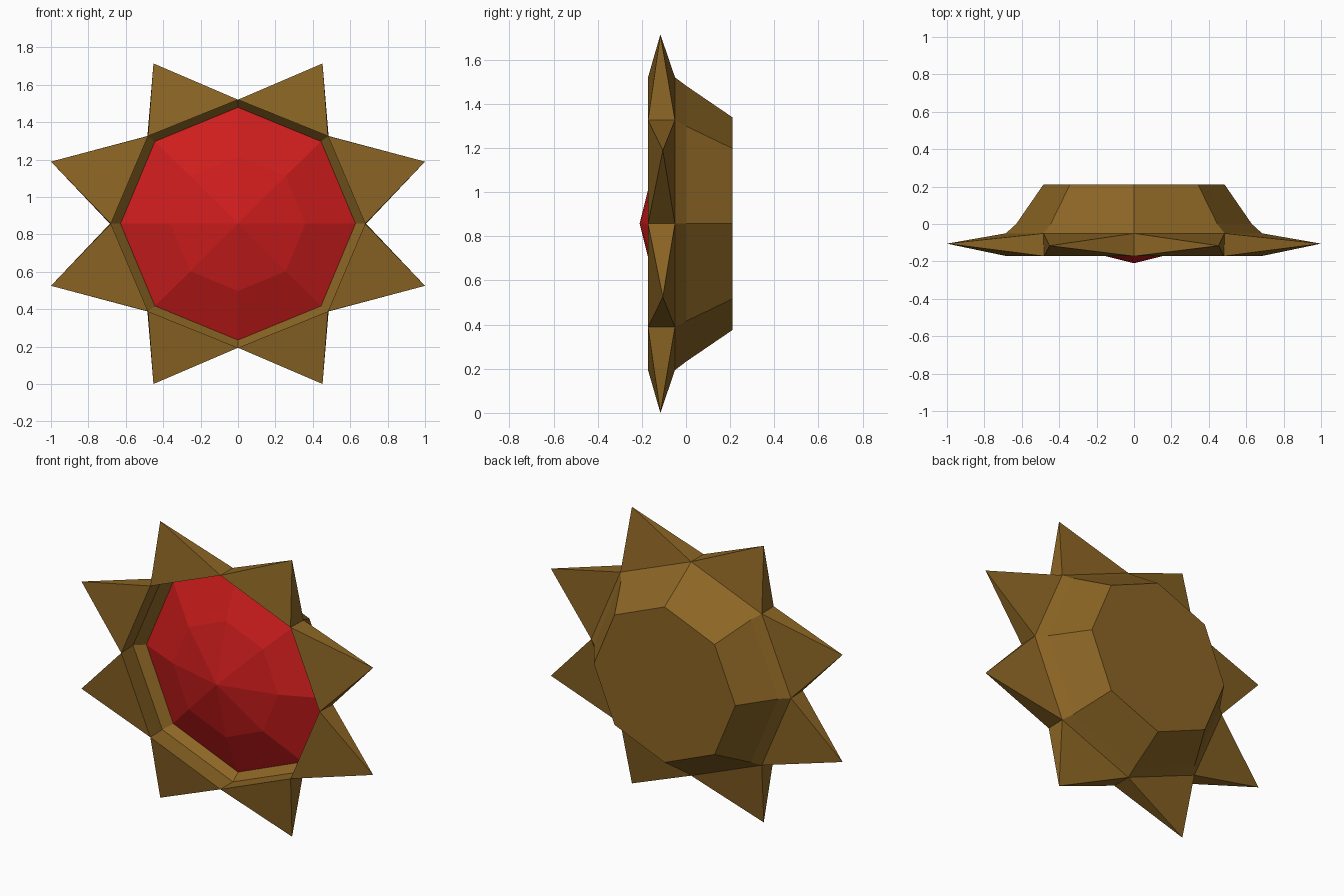
import bpy, math

if "Cube" in bpy.data.objects:
    bpy.data.objects.remove(bpy.data.objects["Cube"])

CZ = 0.857  # height of the centre


def material(name, color):
    m = bpy.data.materials.new(name)
    m.diffuse_color = (*color, 1)
    m.use_nodes = True
    m.node_tree.nodes["Principled BSDF"].inputs["Base Color"].default_value = m.diffuse_color
    return m


gold = material("gold", (0.26, 0.13, 0.018))
red = material("red", (0.62, 0.012, 0.012))


def octagon(rx, rz, y):
    return [(rx * math.cos(k * math.pi / 4), y, CZ + rz * math.sin(k * math.pi / 4))
            for k in range(8)]


def bands(a, b):
    # quads joining two octagon rings that start at vertex a and b
    return [(a + k, a + (k + 1) % 8, b + (k + 1) % 8, b + k) for k in range(8)]


def build(name, verts, faces, mat):
    mesh = bpy.data.meshes.new(name)
    mesh.from_pydata(verts, [], faces)
    mesh.materials.append(mat)
    obj = bpy.data.objects.new(name, mesh)
    bpy.context.collection.objects.link(obj)
    return obj


# backing cup: collar, sloping wall and flat back
build("backing_cup",
      octagon(0.685, 0.663, -0.05) + octagon(0.63, 0.625, 0.0) + octagon(0.485, 0.482, 0.21),
      bands(0, 8) + bands(8, 16) + [tuple(reversed(range(16, 24)))], gold)

# faceted gem: two rings and a centre point, sunk into the setting
build("gem",
      octagon(0.628, 0.622, 0.0) + octagon(0.36, 0.36, -0.12) + [(0, -0.21, CZ)],
      bands(0, 8) + [(8 + k, 8 + (k + 1) % 8, 16) for k in range(8)], red)

# eight points: flattened pyramids on the octagon's sides
front = octagon(0.68, 0.663, -0.172)
back = octagon(0.685, 0.663, -0.05)
tips = [(1.0, -0.105, 0.332), (0.452, -0.116, 0.857)]
for k in range(8):
    quadrant = k // 2
    tx, ty, tz = tips[k % 2 if quadrant % 2 == 0 else 1 - k % 2]
    sx = -1 if quadrant in (1, 2) else 1
    sz = -1 if quadrant > 1 else 1
    n = (k + 1) % 8
    build(f"star_point_{k + 1}",
          [front[k], front[n], back[n], back[k], (sx * tx, ty, CZ + sz * tz)],
          [(0, 1, 2, 3), (1, 0, 4), (2, 1, 4), (3, 2, 4), (0, 3, 4)], gold)

# make every face point outwards
import bmesh
for obj in bpy.context.collection.objects:
    bm = bmesh.new()
    bm.from_mesh(obj.data)
    bmesh.ops.recalc_face_normals(bm, faces=bm.faces)
    bm.to_mesh(obj.data)
    bm.free()
